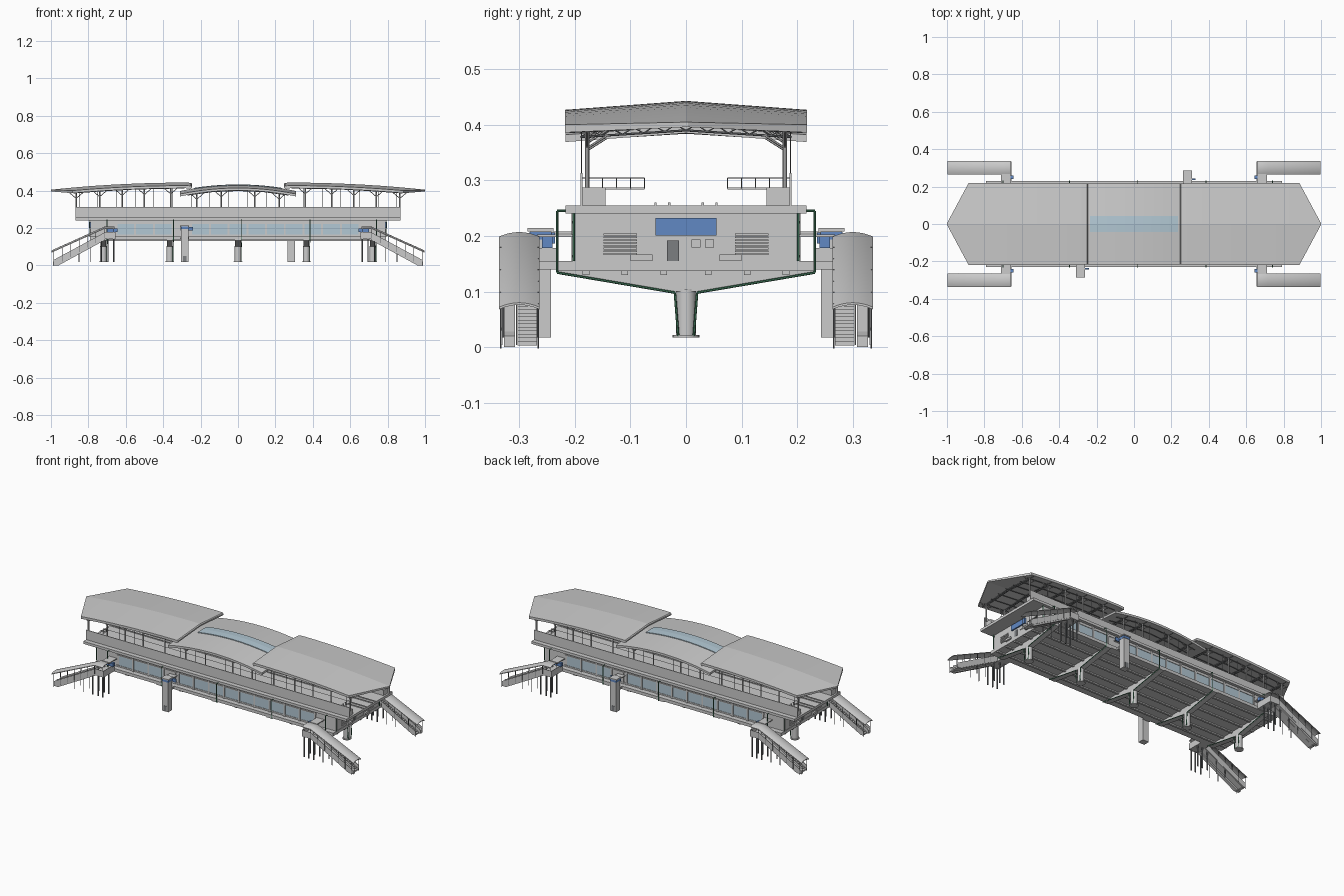
import bpy, bmesh
from mathutils import Vector, Matrix

if "Cube" in bpy.data.objects:
    bpy.data.objects.remove(bpy.data.objects["Cube"])

COLORS = {"blue": (.12, .25, .55, 1), "glass": (.45, .58, .66, 1), "green": (.06, .22, .12, 1),
          "dark": (.2, .21, .22, 1)}
MATS = {}
for key, col in COLORS.items():
    MATS[key] = bpy.data.materials.new(key)
    MATS[key].diffuse_color = col
SIDES = (-1, 1)
CORNERS = [(sx, sy) for sx in SIDES for sy in SIDES]


class Part:
    """One named mesh assembled from boxes, bars and lofts."""
    def __init__(self, name, mat=None):
        self.name, self.mat, self.bm = name, mat, bmesh.new()

    def box(self, x0, x1, y0, y1, z0, z1):
        m = Matrix.Translation(((x0 + x1) / 2, (y0 + y1) / 2, (z0 + z1) / 2)) @ \
            Matrix.Diagonal((abs(x1 - x0), abs(y1 - y0), abs(z1 - z0), 1))
        bmesh.ops.create_cube(self.bm, size=1, matrix=m)

    def bar(self, p, q, r, n=6, r2=None):
        p, q = Vector(p), Vector(q)
        m = Matrix.Translation((p + q) / 2) @ (q - p).to_track_quat('Z', 'Y').to_matrix().to_4x4()
        bmesh.ops.create_cone(self.bm, cap_ends=True, segments=n, radius1=r, radius2=r2 or r,
                              depth=(q - p).length, matrix=m)

    def loft(self, rings):
        vs = [[self.bm.verts.new(p) for p in ring] for ring in rings]
        n = len(vs[0])
        for a, b in zip(vs, vs[1:]):
            for i in range(n):
                self.bm.faces.new((a[i], a[(i + 1) % n], b[(i + 1) % n], b[i]))
        self.bm.faces.new(vs[0])
        self.bm.faces.new(vs[-1])

    def prism(self, xz, y0, y1):
        self.loft([[(x, y, z) for x, z in xz] for y in (y0, y1)])

    def done(self, smooth=False):
        bmesh.ops.remove_doubles(self.bm, verts=self.bm.verts, dist=1e-6)
        bmesh.ops.recalc_face_normals(self.bm, faces=self.bm.faces)
        me = bpy.data.meshes.new(self.name)
        self.bm.to_mesh(me)
        ob = bpy.data.objects.new(self.name, me)
        bpy.context.collection.objects.link(ob)
        if self.mat:
            me.materials.append(MATS[self.mat])
        if smooth:
            bpy.context.view_layer.objects.active = ob
            ob.select_set(True)
            bpy.ops.object.shade_smooth_by_angle(angle=.5)
            ob.select_set(False)


# Piers with hammerhead caps
piers, caps, drains = Part("piers"), Part("pier_caps"), Part("drain_pipes", "green")
for x in (-.72, -.365, 0, .365, .72):
    piers.bar((x, 0, .017), (x, 0, .105), .018, 24)
    piers.bar((x, 0, .017), (x, 0, .022), .024, 24)
    prof = [(-.23, .137), (-.23, .133), (-.02, .1), (.02, .1), (.23, .133), (.23, .137)]
    caps.loft([[(x + d, y, z) for y, z in prof] for d in (-.015, .015)])
    for s in SIDES:
        path = [(x + .02, s * .215, .245), (x + .02, s * .232, .245), (x + .02, s * .232, .134),
                (x + .018, s * .02, .098), (x + .018, s * .014, .02)]
        for p, q in zip(path, path[1:]):
            drains.bar(p, q, .0022)
for sx, sy in CORNERS:
    drains.bar((sx * .793, sy * .202, .155), (sx * .793, sy * .202, .24), .002)
piers.done(True); caps.done(); drains.done()

# Concourse floor, girders, hall and track deck
floor = Part("concourse_floor")
floor.box(-.79, .79, -.23, .23, .137, .155)
for y in (-.18, -.11, -.04, .04, .11, .18):
    floor.box(-.785, .785, y - .006, y + .006, .13, .14)
floor.done()
hall = Part("concourse_hall")
hall.box(-.788, .788, -.2, .2, .155, .242)
for sx, sy in CORNERS:
    hall.box(sx * .788, sx * .8, sy * .06, sy * .1, .155, .167)
hall.done()
deck = Part("track_deck")
deck.box(-.87, .87, -.217, .217, .24, .255)
for y in (-.055, -.03, .03, .055):
    deck.box(-.87, .87, y - .002, y + .002, .255, .26)
deck.done()

# Side windows and frames
win, frames = Part("side_windows", "glass"), Part("window_frames")
for s in SIDES:
    for i in range(13):
        x = -.6 + i * .1
        if abs(x + .3) < .01:
            frames.box(-s * (x - .03), -s * (x + .03), s * .2, s * .203, .155, .225)
        else:
            win.box(-s * (x - .045), -s * (x + .045), s * .2, s * .2025, .166, .222)
        frames.box(-s * (x + .045), -s * (x + .055), s * .2, s * .206, .155, .24)
    frames.box(-.66, .66, s * .2, s * .205, .222, .227)
    frames.box(-.66, .66, s * .2, s * .205, .161, .166)
win.done(); frames.done()

# End wall sign, door, vents
sign, door, vents = Part("end_signs", "blue"), Part("end_doors", "dark"), Part("end_vents")
for s in SIDES:
    sign.box(s * .786, s * .796, -.055, .055, .201, .232)
    door.box(s * .786, s * .791, s * -.034, s * -.013, .155, .192)
    for y in (.018, .042):
        vents.box(s * .786, s * .791, s * (y - .008), s * (y + .008), .179, .194)
    for t in SIDES:
        for k in range(8):
            vents.box(s * .786, s * .792, t * .088, t * .148, .166 + k * .005, .169 + k * .005)
sign.done(); door.done(); vents.done()

# Platforms, parapets, end railings
plat, rails = Part("platforms"), Part("platform_railings", "dark")
parapet = Part("parapet_walls")
for s in SIDES:
    plat.box(-.86, .86, s * .145, s * .186, .255, .287)
    plat.box(-.8, .8, s * .075, s * .15, .284, .287)
    parapet.box(-.87, .87, s * .186, s * .19, .25, .313)
    for x in (-.8, .8):
        rails.bar((x, s * .075, .304), (x, s * .186, .304), .001)
        for y in (.075, .1, .125, .15):
            rails.bar((x, s * y, .285), (x, s * y, .304), .001)
plat.done(); parapet.done(); rails.done()


# Roof height along the ridge
def ridge(x):
    x = abs(x)
    return .443 - .038 * ((x - .28) / .72) ** 2 if x >= .28 else .430 - .032 * (x / .31) ** 2


def roof_ring(x, w, z, t):
    e = z - .016 * w / .217
    return [(x, -w, e), (x, 0, z), (x, w, e), (x, w, e - t), (x, 0, z - t), (x, -w, e - t)]


# End roofs with pointed outer tips, lower middle roof
for s, label in ((-1, "left"), (1, "right")):
    roof = Part(label + "_end_roof")
    rings = [roof_ring(s * .247, .214, .437, .008), roof_ring(s * .252, .217, .4415, .016)]
    rings += [roof_ring(s * x, .218, ridge(x), .014) for x in (.28, .36, .44, .52, .6, .68, .76, .83, .885)]
    rings.append(roof_ring(s * 1.0, .004, ridge(1), .009))
    roof.loft(rings)
    roof.done()
mid = Part("middle_roof")
xs = [-.31 + .62 * i / 12 for i in range(13)]
mid.loft([roof_ring(x, .217, .430 - .032 * (x / .31) ** 2, .013) for x in xs])
mid.done()
sky = Part("roof_skylight", "glass")
sky_rings = []
for i in range(11):
    x = -.235 + .047 * i
    z = ridge(x) + .003
    sky_rings.append([(x, -.042, z - .002), (x, 0, z), (x, .042, z - .002), (x, .042, z - .01), (x, -.042, z - .01)])
sky.loft(sky_rings)
sky.done()

# Roof columns with branching arms, trusses and purlins
cols, truss = Part("roof_columns"), Part("roof_trusses", "dark")
col_x = (.09, .22, .36, .5, .62, .74, .865)
for x in [s * c for c in col_x for s in SIDES]:
    zr = ridge(x) - .016
    for s in SIDES:
        zc = zr - .014
        cols.bar((x, s * .178, .287), (x, s * .178, zc), .004, 8)
        for d in (-.035, .035):
            cols.bar((x, s * .178, zc - .03), (x + d, s * .178, zc), .002)
        cols.bar((x, s * .178, zc - .03), (x, s * .14, zc - .006), .002)
        truss.bar((x, s * .21, zr - .015), (x, 0, zr), .002)
        truss.bar((x, s * .19, zr - .024), (x, 0, zr - .012), .002)
        for k in range(5):
            y0, y1 = .19 - k * .038, .171 - k * .038
            truss.bar((x, s * y0, zr - .024 + .012 * (1 - y0 / .19)),
                      (x, s * y1, zr - .016 * y1 / .217), .0012)
            truss.bar((x, s * y1, zr - .016 * y1 / .217),
                      (x, s * (y0 - .038), zr - .012 * (y0 - .038) / .19 - .012), .0012)
for y in (-.178, -.12, -.06, 0, .06, .12, .178):
    drop = .017 + .016 * abs(y) / .217
    spans = [[-.27, -.14, 0, .14, .27]]
    spans += [[s * v for v in (.285, .43, .58, .73, .88)] for s in SIDES]
    for sp in spans:
        for a, b in zip(sp, sp[1:]):
            truss.bar((a, y, ridge(a) - drop), (b, y, ridge(b) - drop), .002, 4)
for s in SIDES:
    for i in range(18):
        x = -.85 + i * .1
        truss.bar((x, s * .188, .31), (x, s * .188, ridge(x) - .029), .0013, 4)
cols.done(); truss.done()

# Lift towers (front left, back right)
lift, lift_sign, lift_door = Part("lift_towers"), Part("lift_signs", "blue"), Part("lift_doors", "dark")
for s in SIDES:
    x = s * .285
    lift.box(x - .02, x + .02, s * .243, s * .28, .017, .208)
    lift.box(x - .024, x + .024, s * .238, s * .285, .208, .214)
    lift.box(x - .024, x + .024, s * .2, s * .243, .14, .155)
    lift.box(x - .024, x + .024, s * .2, s * .243, .204, .208)
    lift_sign.box(x - .022, x + .045 , s * .236, s * .242, .186, .206)
    lift_sign.box(x - .021, x + .021, s * .242, s * .282, .194, .207)
    lift_door.box(x - .01, x + .01, s * .278, s * .281, .02, .05)
lift.done(); lift_sign.done(); lift_door.done()

# Four covered corner stairs: steps, escalator, balustrades, arched roof, legs
stair, cover = Part("stairs"), Part("stair_roofs")
legs, hand = Part("stair_legs", "dark"), Part("stair_balustrades")
entry = Part("entry_signs", "blue")
for sx, sy in CORNERS:
    N = 24
    steps = [(sx * .71, .155)]
    for i in range(N):
        x, z = .71 + .275 * (i + 1) / N, .155 - .15 * i / N
        steps += [(sx * x, z), (sx * x, z - .15 / N)]
    steps += [(sx * .985, .003), (sx * .965, .003), (sx * .71, .14)]
    stair.prism(steps, sy * .268, sy * .303)
    esc = [(.71, .16), (.74, .155), (.965, .028), (.99, .02), (.99, 0), (.96, 0), (.71, .136)]
    stair.prism([(sx * x, z) for x, z in esc], sy * .308, sy * .327)
    stair.box(sx * .655, sx * .712, sy * .225, sy * .333, .14, .155)
    rail = [(.71, .178), (.985, .03), (.985, .004), (.97, .004), (.71, .142)]
    for y in (.265, .304, .33):
        hand.prism([(sx * x, z) for x, z in rail], sy * y, sy * (y + .002))
    hand.box(sx * .655, sx * .658, sy * .23, sy * .333, .155, .178)
    hand.box(sx * .655, sx * .712, sy * .331, sy * .333, .155, .178)
    rings = []
    for x, z in ((.66, .207), (.715, .207), (.998, .08)):
        arc = [(.3 + .036 * t / 4, .008 * (t / 4) ** 2) for t in range(-4, 5)]
        rings.append([(sx * x, sy * y, z - d) for y, d in arc] +
                     [(sx * x, sy * y, z - d - .004) for y, d in reversed(arc)])
    cover.loft(rings)
    cover.box(sx * .66, sx * .71, sy * .2, sy * .268, .198, .203)
    for k in range(7):
        x = .715 + k * .045
        zt, zb = .2 - (x - .715) * .449, .155 - (x - .71) * .545
        for y in (.266, .333):
            legs.bar((sx * x, sy * y, zb - .008), (sx * x, sy * y, zt), .0015)
    for x, zb in ((.665, .14), (.695, .14), (.73, .13), (.79, .1), (.85, .065)):
        for y in (.27, .326):
            r = .004 if x < .74 else .002
            legs.bar((sx * x, sy * y, .017), (sx * x, sy * y, zb), r)
    for y in (.27, .33):
        legs.bar((sx * .665, sy * y, .155), (sx * .665, sy * y, .2), .0015)
    entry.box(sx * .645, sx * .7, sy * .24, sy * .259, .178, .198)
stair.done(); hand.done(); cover.done(True); legs.done(); entry.done()

for m in bpy.data.materials:
    if m.users and not m.is_grease_pencil:
        m.use_nodes = True
        m.node_tree.nodes["Principled BSDF"].inputs["Base Color"].default_value = m.diffuse_color
